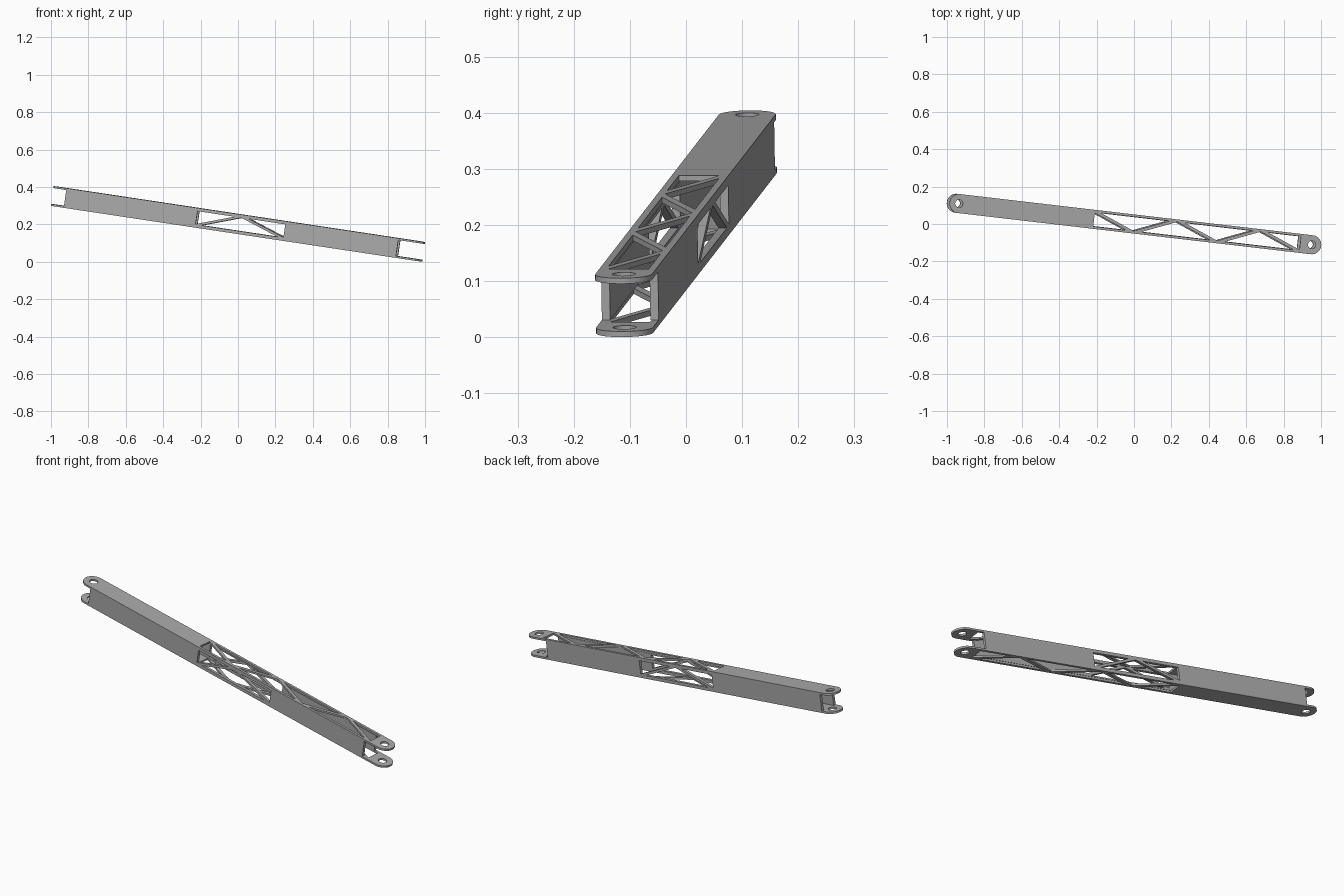
import bpy
from math import pi, sin, cos
from mathutils import Vector, Matrix

cube = bpy.data.objects.get("Cube")
if cube:
    bpy.data.objects.remove(cube)

# One metal grey
grey = bpy.data.materials.new("metal grey")
grey.use_nodes = True
grey.diffuse_color = (0.4, 0.4, 0.4, 1)
grey.node_tree.nodes["Principled BSDF"].inputs["Base Color"].default_value = grey.diffuse_color

# Arm proportions, measured along the arm (u), across it (v) and through it (w)
PIVOT, RADIUS, HOLE = 0.96, 0.051, 0.021
HALF_H, PLATE, WEB = 0.053, 0.010, 0.015
u = Vector((1.885, -0.22, -0.284)).normalized()
v = Vector((0, 0, 1)).cross(u).normalized()
w = u.cross(v)
FRAME = Matrix((u, v, w)).transposed().to_4x4()
FRAME.translation.z = 0.2025


def arc(cx, r, start, end, n):
    return [(cx + r * cos(start + (end - start) * i / n),
             r * sin(start + (end - start) * i / n)) for i in range(n + 1)]


def inset(tri, d):
    """Shrink a triangle so each side moves inward by d."""
    a, b, c = (Vector(p) for p in tri)
    la, lb, lc = (b - c).length, (c - a).length, (a - b).length
    total = la + lb + lc
    centre = (a * la + b * lb + c * lc) / total
    r = abs((b - a).cross(c - a)) / total
    return [centre + (p - centre) * (1 - d / r) for p in (a, b, c)]


def truss_holes(start, end, bays, half, side, bar):
    """Triangular openings left by a zigzag of bars."""
    d = bar / 2
    start, end, half = start - d, end + d, half + d
    pts = [(start + (end - start) * i / bays, half * side * (-1) ** i)
           for i in range(bays + 1)]
    pts = [(start, -pts[0][1])] + pts + [(end, -pts[-1][1])]
    return [inset(pts[i:i + 3], d) for i in range(len(pts) - 2)]


def panel(name, loops, thickness, local):
    """Flat panel with openings, from filled outlines."""
    curve = bpy.data.curves.new(name, "CURVE")
    curve.dimensions = "2D"
    curve.fill_mode = "BOTH"
    curve.extrude = thickness / 2
    for loop in loops:
        s = curve.splines.new("POLY")
        s.points.add(len(loop) - 1)
        for p, co in zip(s.points, loop):
            p.co = (co[0], co[1], 0, 1)
        s.use_cyclic_u = True
    curve.materials.append(grey)
    ob = bpy.data.objects.new(name, curve)
    bpy.context.collection.objects.link(ob)
    ob.matrix_world = FRAME @ local
    bpy.ops.object.select_all(action="DESELECT")
    ob.select_set(True)
    bpy.context.view_layer.objects.active = ob
    bpy.ops.object.convert(target="MESH")
    bpy.ops.object.shade_smooth_by_angle()


# Top and bottom plates: round ends, pivot holes, long truss
outline = arc(PIVOT, RADIUS, -pi / 2, pi / 2, 20) + arc(-PIVOT, RADIUS, pi / 2, 3 * pi / 2, 20)
pivots = [arc(s * PIVOT, HOLE, 0, 2 * pi, 24)[:-1] for s in (-1, 1)]
long_truss = truss_holes(-0.225, 0.897, 5, RADIUS - 0.013, 1, 0.016)
for name, s in (("top_plate", 1), ("bottom_plate", -1)):
    panel(name, [outline] + pivots + long_truss, PLATE,
          Matrix.Translation((0, 0, s * (HALF_H - PLATE / 2))))

# Side walls: short truss in the middle
h = HALF_H - PLATE
wall = [(-0.935, -h), (0.872, -h), (0.872, h), (-0.935, h)]
short_truss = truss_holes(-0.22, 0.258, 2, 0.036, -1, 0.013)
for name, s in (("front_wall", -1), ("back_wall", 1)):
    panel(name, [wall] + short_truss, WEB,
          Matrix.Translation((0, s * (RADIUS - WEB / 2), 0)) @ Matrix.Rotation(pi / 2, 4, "X"))
